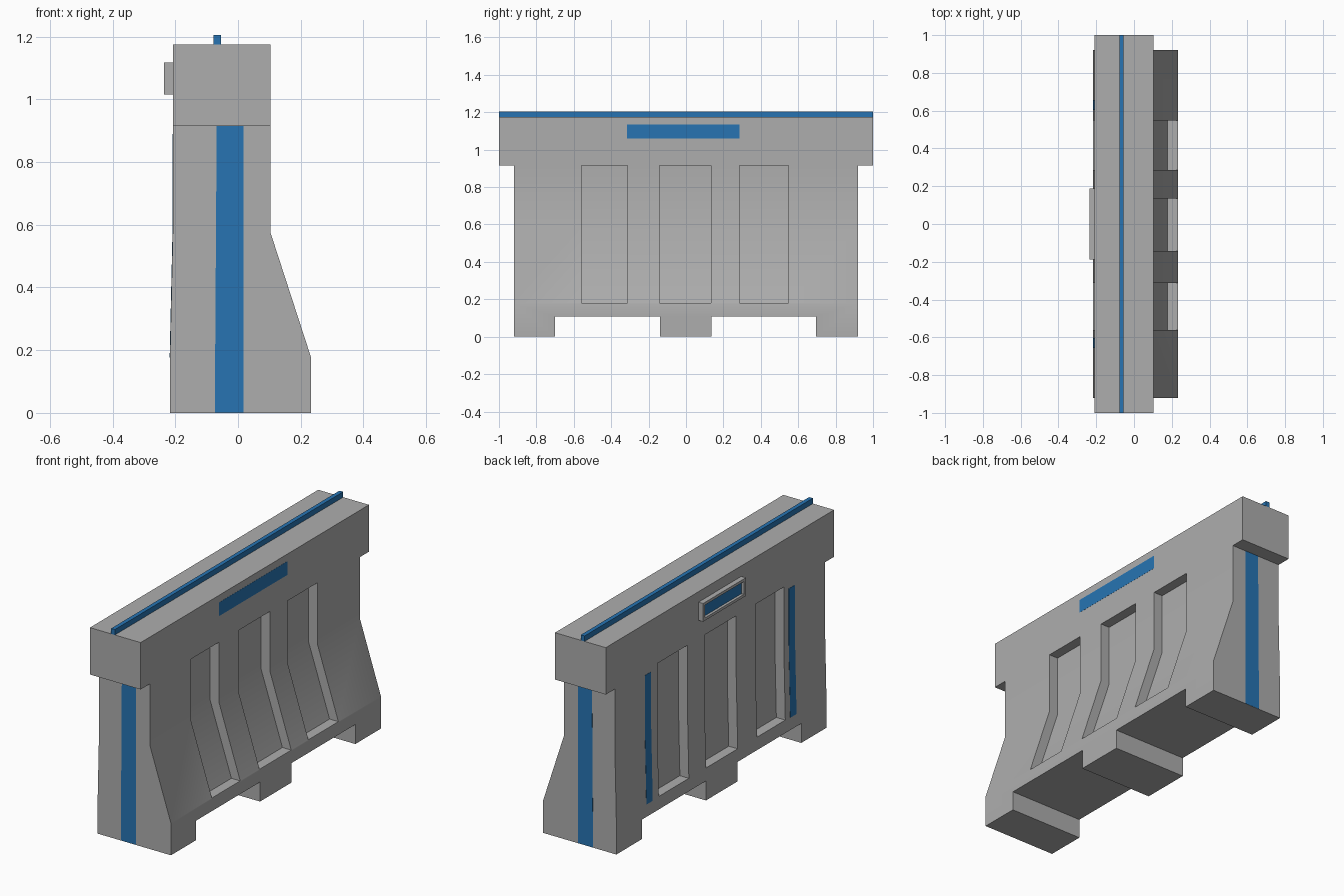
import bpy, bmesh, math

if "Cube" in bpy.data.objects:
    bpy.data.objects.remove(bpy.data.objects["Cube"])


def material(name, colour):
    m = bpy.data.materials.new(name)
    m.diffuse_color = colour
    m.use_nodes = True
    m.node_tree.nodes["Principled BSDF"].inputs["Base Color"].default_value = m.diffuse_color
    return m


blue = material("blue", (0.02, 0.175, 0.45, 1))
grey = material("grey", (0.42, 0.42, 0.42, 1))


def prisms(name, parts, mat=grey):
    """One object from (xz profile, y0, y1) prisms."""
    bm = bmesh.new()
    for profile, y0, y1 in parts:
        a = [bm.verts.new((x, y0, z)) for x, z in profile]
        b = [bm.verts.new((x, y1, z)) for x, z in profile]
        n = len(profile)
        bm.faces.new(a)
        bm.faces.new(b[::-1])
        for i in range(n):
            j = (i + 1) % n
            bm.faces.new((a[j], a[i], b[i], b[j]))
    bmesh.ops.recalc_face_normals(bm, faces=bm.faces)
    me = bpy.data.meshes.new(name)
    bm.to_mesh(me)
    bm.free()
    ob = bpy.data.objects.new(name, me)
    bpy.context.collection.objects.link(ob)
    me.materials.append(mat)
    return ob


def rect(x0, x1, z0, z1):
    return [(x0, z0), (x1, z0), (x1, z1), (x0, z1)]


def cut(target, cutter):
    """Subtract the cutter, apply it and delete it."""
    mod = target.modifiers.new("cut", 'BOOLEAN')
    mod.operation = 'DIFFERENCE'
    mod.solver = 'EXACT'
    mod.object = cutter
    cutter.hide_render = True
    bpy.context.view_layer.objects.active = target
    bpy.ops.object.modifier_apply(modifier=mod.name)
    bpy.data.objects.remove(cutter)


def smooth(ob):
    bpy.ops.object.select_all(action='DESELECT')
    ob.select_set(True)
    bpy.context.view_layer.objects.active = ob
    bpy.ops.object.shade_smooth_by_angle(angle=math.radians(30))


# Barrier body with a flared foot
LEFT, RIGHT, NECK = -0.208, 0.103, 0.915
body = prisms("barrier_body", [([(-0.217, 0), (0.233, 0), (0.233, 0.177), (RIGHT, 0.577),
                                 (RIGHT, NECK), (LEFT, NECK), (LEFT, 0.577), (-0.217, 0.177)],
                                -0.92, 0.92)])

# Recessed panels on both long sides, following the body slope
D = 0.055
front_cut = [(0.4, 0.18), (0.233 - D, 0.18), (RIGHT - D, 0.577), (RIGHT - D, 1.0), (0.4, 1.0)]
back_cut = [(-0.4, 0.18), (-0.217 + D, 0.18), (LEFT + D, 0.577), (LEFT + D, 1.0), (-0.4, 1.0)]
panels = [(-0.56, -0.312), (-0.143, 0.135), (0.285, 0.548)]
cut(body, prisms("panel_cutter", [(p, a, b) for a, b in panels for p in (front_cut, back_cut)]))

# Fork openings between the feet
cut(body, prisms("foot_cutter", [(rect(-0.5, 0.5, -0.2, 0.108), a, b)
                                 for a, b in ((-0.70, -0.14), (0.135, 0.695))]))
smooth(body)

# Overhanging head and the rail on top
prisms("head_beam", [(rect(LEFT, RIGHT, NECK, 1.175), -1, 1)])
prisms("top_rail", [(rect(-0.078, -0.055, 1.175, 1.205), -1, 1)], blue)

# Blue strips on both ends
end_strip = [(-0.074, 0.001), (0.018, 0.001), (0.018, NECK), (-0.068, NECK)]
for name, s in (("end_strip_front", -1), ("end_strip_back", 1)):
    prisms(name, [(end_strip, s * 0.915, s * 0.9207)], blue)

# Blue label plate on the sloped side
prisms("label_plate", [(rect(0.095, RIGHT + 0.0007, 1.06, 1.135), -0.315, 0.285)], blue)

# Reflector strips on the straight side, just proud of the body
E = 0.001
reflector = [(-0.217 - E, 0.177), (LEFT - E, 0.577), (LEFT - E, 0.89),
             (-0.20, 0.89), (-0.20, 0.577), (-0.21, 0.177)]
for name, y in (("reflector_strip_front", -0.63), ("reflector_strip_back", 0.63)):
    smooth(prisms(name, [(reflector, y - 0.027, y + 0.027)], blue))

# Raised frame with a sunken blue plate
frame = prisms("plate_frame", [(rect(-0.236, LEFT, 1.016, 1.117), -0.187, 0.187)])
cut(frame, prisms("frame_cutter", [(rect(-0.3, -0.218, 1.031, 1.102), -0.17, 0.17)]))
prisms("framed_plate", [(rect(-0.221, -0.215, 1.031, 1.102), -0.17, 0.17)], blue)
